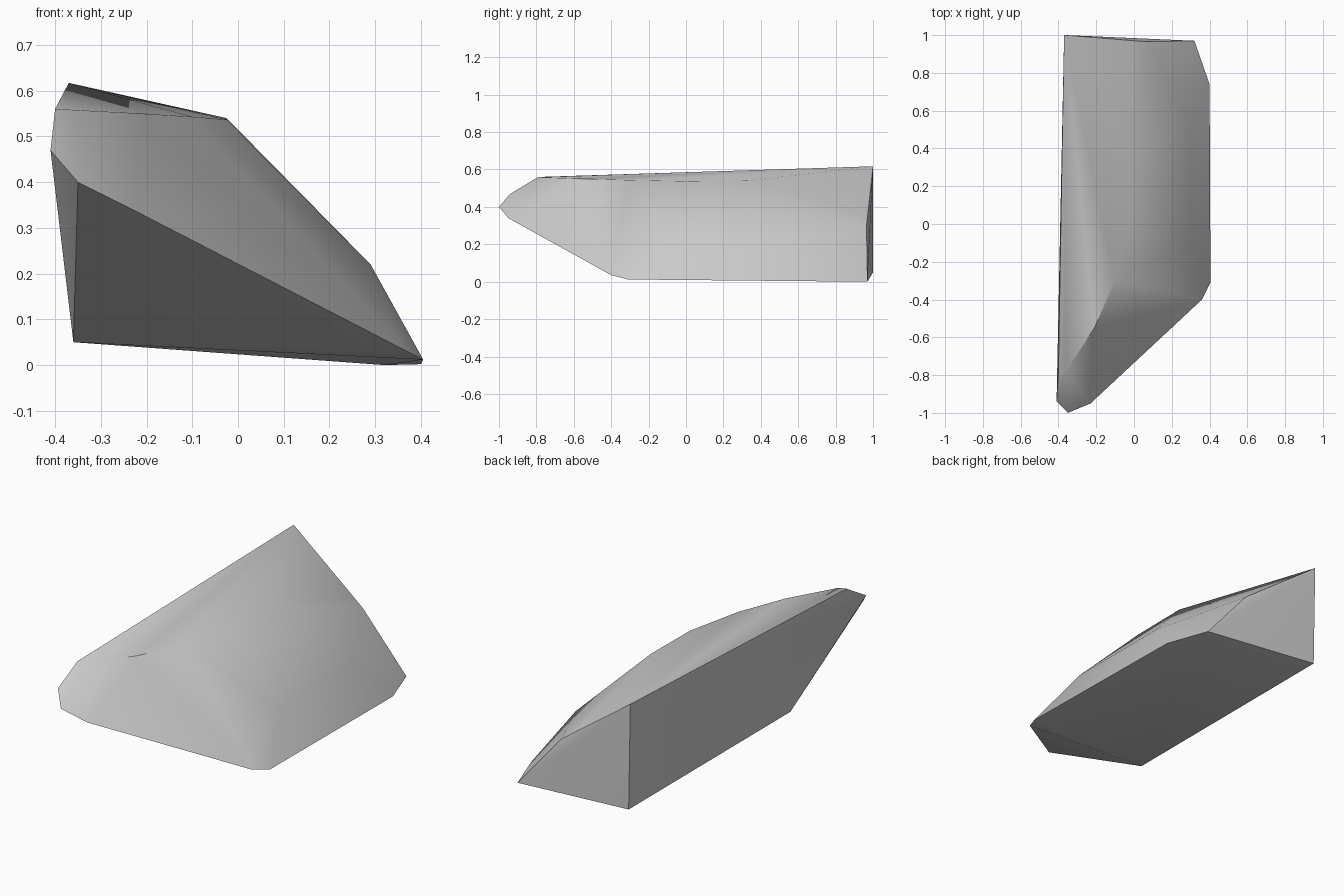
import bpy
import bmesh
import math

default_cube = bpy.data.objects.get("Cube")
if default_cube:
    bpy.data.objects.remove(default_cube, do_unlink=True)


def make_material(name, colour):
    material = bpy.data.materials.new(name)
    material.use_nodes = True
    material.diffuse_color = colour
    material.node_tree.nodes["Principled BSDF"].inputs["Base Color"].default_value = colour
    return material


def make_hull(name, outlines, material):
    """Wrap a tight convex skin around the corner points of all the outlines."""
    bm = bmesh.new()
    for outline in outlines:
        for corner in outline:
            bm.verts.new(corner)
    hull = bmesh.ops.convex_hull(bm, input=bm.verts[:])
    spare = set(hull["geom_interior"]) | set(hull["geom_unused"])
    spare_verts = [item for item in spare if isinstance(item, bmesh.types.BMVert)]
    if spare_verts:
        bmesh.ops.delete(bm, geom=spare_verts, context="VERTS")
    bmesh.ops.recalc_face_normals(bm, faces=bm.faces[:])

    mesh = bpy.data.meshes.new(name)
    bm.to_mesh(mesh)
    bm.free()
    mesh.materials.append(material)
    shard = bpy.data.objects.new(name, mesh)
    bpy.context.collection.objects.link(shard)
    return shard


# Flat upright side, from the top back corner round to the bottom back corner
flat_side = [(-.37, 1, .617), (-.4, -.79, .56), (-.41, -.94, .47),
             (-.36, -.37, .05), (-.36, 1, .05)]

# Blunt nose at the front
nose = [(-.35, -1, .4), (-.23, -.95, .34)]

# Curved rim of the top facet
top_rim = [(-.025, .33, .54), (-.025, 0, .537), (-.1, -.3, .543),
           (-.21, -.55, .55), (-.36, -.78, .558)]

# Shoulder halfway down the sloping side
shoulder = [(.29, .52, .22), (.29, -.09, .22)]

# Thin lower edge of the sloping side
lower_edge = [(.36, -.4, .035), (.405, -.31, .012), (.4, .74, .002), (.32, .97, 0)]

# Slanted edge of the broken back face
back_edge = [(0, .965, .35), (.065, .965, .3)]

stone_grey = make_material("stone grey", (.6, .6, .6, 1))
shard = make_hull("stone_shard",
                  [flat_side, nose, top_rim, shoulder, lower_edge, back_edge],
                  stone_grey)

# Soft shading over the rounded faces, crisp breaks at the edges
bpy.ops.object.select_all(action="DESELECT")
shard.select_set(True)
bpy.context.view_layer.objects.active = shard
bpy.ops.object.shade_smooth_by_angle(angle=math.radians(40))
